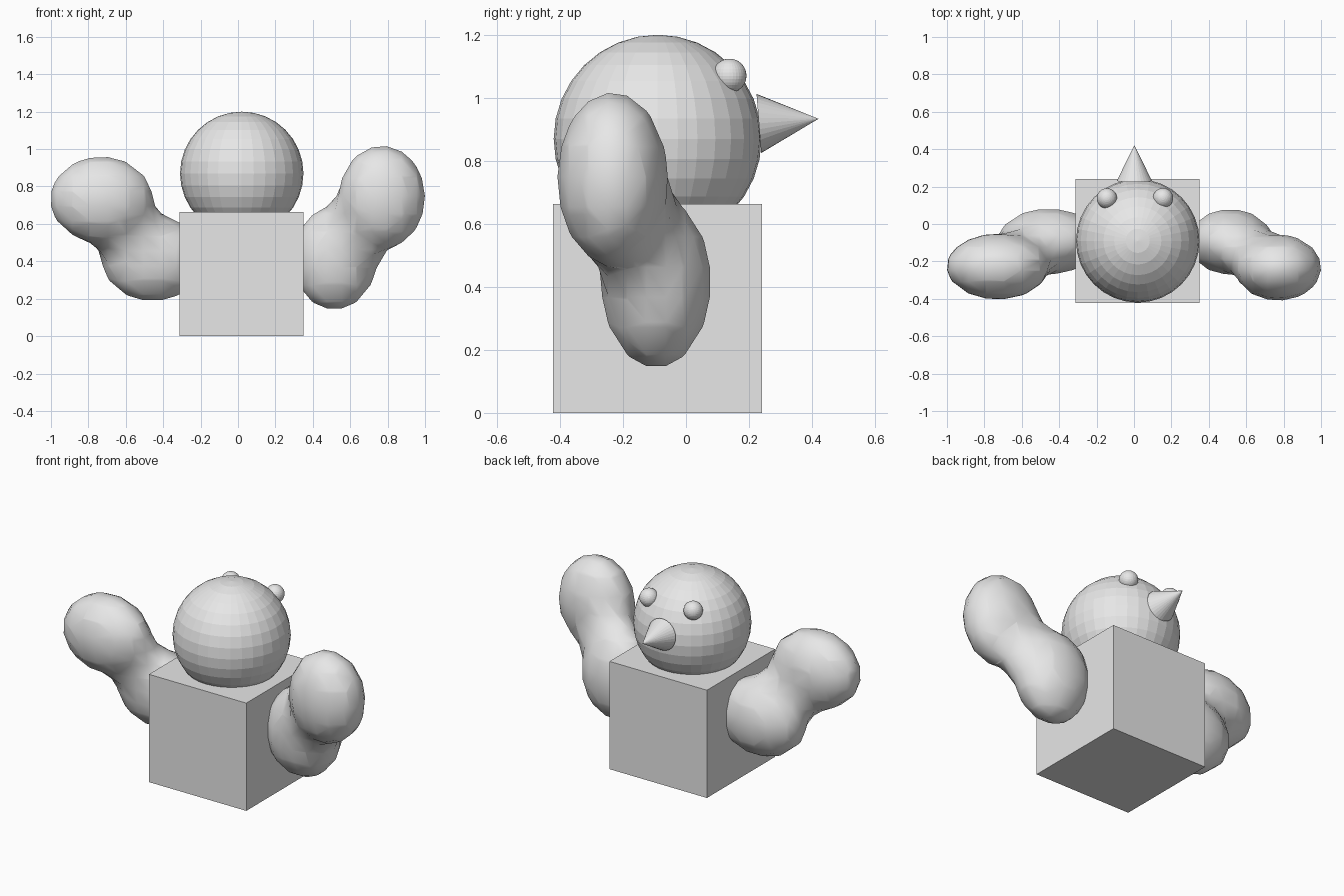
import bpy
import math

if "Cube" in bpy.data.objects:
    bpy.data.objects.remove(bpy.data.objects["Cube"])

grey = bpy.data.materials.new("plain grey")
grey.diffuse_color = (0.8, 0.8, 0.8, 1)
grey.use_nodes = True
grey.node_tree.nodes["Principled BSDF"].inputs["Base Color"].default_value = grey.diffuse_color


def finish(name):
    obj = bpy.context.object
    obj.name = name
    obj.data.materials.append(grey)
    return obj


def ball(name, centre, radius):
    bpy.ops.mesh.primitive_uv_sphere_add(segments=32, ring_count=16,
                                         radius=radius, location=centre)
    return finish(name)


def arm(name, shoulder, hand, scale):
    """Two blended blobs, polygonised coarsely and turned into a mesh."""
    meta = bpy.data.metaballs.new(name + "_blob")
    meta.resolution = 0.4
    meta.threshold = 0.6
    blob = bpy.data.objects.new(name + "_blob", meta)
    bpy.context.collection.objects.link(blob)
    blob.location = shoulder
    blob.scale = scale
    offset = [(h - s) / k for h, s, k in zip(hand, shoulder, scale)]
    for co in ((0, 0, 0), offset):
        element = meta.elements.new(type='BALL')
        element.co = co
        element.radius = 2.0
    bpy.context.view_layer.update()
    graph = bpy.context.evaluated_depsgraph_get()
    mesh = bpy.data.meshes.new_from_object(blob.evaluated_get(graph))
    bpy.data.objects.remove(blob)
    obj = bpy.data.objects.new(name, mesh)
    bpy.context.collection.objects.link(obj)
    obj.location = shoulder
    obj.scale = scale
    mesh.materials.clear()
    mesh.materials.append(grey)
    for face in mesh.polygons:
        face.use_smooth = True
        face.material_index = 0


# Body block
bpy.ops.mesh.primitive_cube_add(size=0.663, location=(0.02, -0.09, 0.3315))
finish("body")

# Head and eyes (the face looks towards +y)
ball("head", (0.02, -0.09, 0.87), 0.33)
ball("eye_left", (-0.145, 0.137, 1.07), 0.054)
ball("eye_right", (0.155, 0.138, 1.07), 0.054)

# Beak, tilted slightly upwards
bpy.ops.mesh.primitive_cone_add(vertices=32, radius1=0.094, radius2=0, depth=0.19,
                                location=(0.002, 0.326, 0.926),
                                rotation=(math.radians(-85.5), 0, 0))
finish("beak")

# Arms: tall blobs on the right, wide blobs on the left
arm("arm_right", (0.515, -0.095, 0.415), (0.77, -0.233, 0.743), (0.20, 0.153, 0.239))
arm("arm_left", (-0.457, -0.093, 0.415), (-0.73, -0.228, 0.73), (0.238, 0.154, 0.20))
